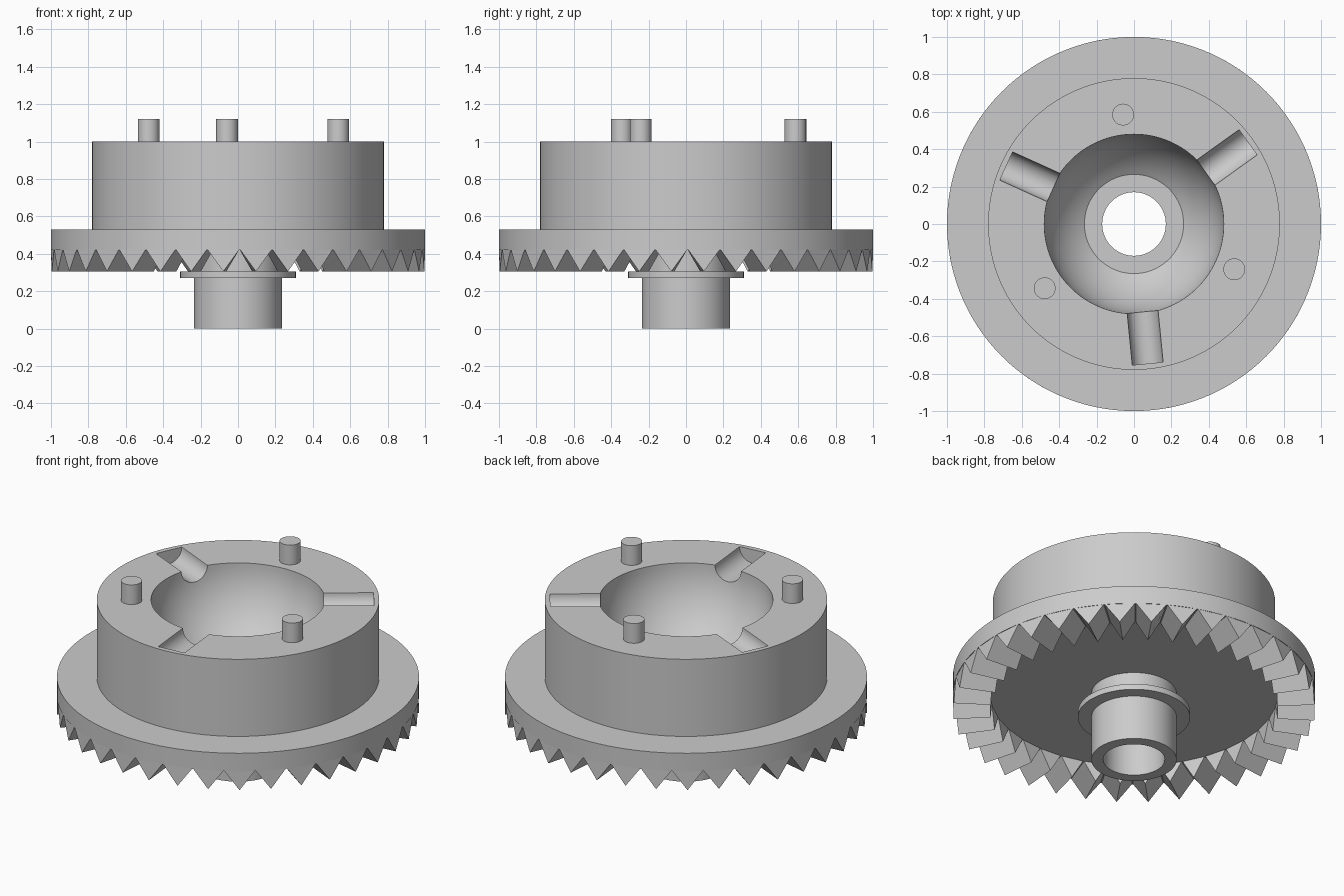
import bpy
import bmesh
from math import sin, cos, radians, asin, pi
from mathutils import Matrix, Vector

old = bpy.data.objects.get("Cube")
if old:
    bpy.data.objects.remove(old, do_unlink=True)

# One plain grey for the whole part
grey = bpy.data.materials.new("plain grey")
grey.use_nodes = True
grey.diffuse_color = (0.6, 0.6, 0.6, 1)
grey.node_tree.nodes["Principled BSDF"].inputs["Base Color"].default_value = (0.6, 0.6, 0.6, 1)


def finish(bm, name):
    bmesh.ops.recalc_face_normals(bm, faces=bm.faces)
    mesh = bpy.data.meshes.new(name)
    bm.to_mesh(mesh)
    bm.free()
    mesh.materials.append(grey)
    obj = bpy.data.objects.new(name, mesh)
    bpy.context.collection.objects.link(obj)
    return obj


def select(obj):
    bpy.ops.object.select_all(action='DESELECT')
    obj.select_set(True)
    bpy.context.view_layer.objects.active = obj


def smooth(obj):
    select(obj)
    bpy.ops.object.shade_smooth_by_angle(angle=radians(30))


def lathe(name, profile, steps=120):
    """Revolve a closed (radius, height) outline around z."""
    bm = bmesh.new()
    rings = []
    for i in range(steps):
        a = 2 * pi * i / steps
        rings.append([bm.verts.new((r * cos(a), r * sin(a), z)) for r, z in profile])
    n = len(profile)
    for i in range(steps):
        p, q = rings[i], rings[(i + 1) % steps]
        for j in range(n):
            k = (j + 1) % n
            bm.faces.new((p[j], q[j], q[k], p[k]))
    return finish(bm, name)


def cylinder(name, radius, depth, matrix, segments=40):
    bm = bmesh.new()
    bmesh.ops.create_cone(bm, cap_ends=True, segments=segments, radius1=radius,
                          radius2=radius, depth=depth, matrix=matrix)
    return finish(bm, name)


# Body: bore, ball socket, hub, gear disc, neck, flange and shaft in one outline
BORE, SOCKET, FLOOR, TOP, ROOT = 0.17, 0.48, 0.265, 1.0, 0.42
start = asin(FLOOR / SOCKET)
arc = [start + (pi / 2 - start) * i / 16 for i in range(17)]
socket = [(SOCKET * sin(t), TOP - SOCKET * cos(t)) for t in arc]
outline = [(BORE, 0), (BORE, socket[0][1])] + socket + [
    (0.78, TOP), (0.78, 0.53), (1, 0.53), (1, ROOT),
    (0.235, ROOT), (0.235, 0.305), (0.31, 0.305), (0.31, 0.27),
    (0.235, 0.27), (0.235, 0)]
body = lathe("gear_body", outline)

# Three round-bottomed slots running out from the socket
for k in range(3):
    turn = Matrix.Rotation(radians(35.6 + 120 * k), 4, 'Z')
    place = turn @ Matrix.Translation((0.55, 0, TOP)) @ Matrix.Rotation(pi / 2, 4, 'Y')
    cutter = cylinder("slot_cutter", 0.083, 0.4, place)
    cutter.hide_render = True
    cut = body.modifiers.new("slot", 'BOOLEAN')
    cut.operation = 'DIFFERENCE'
    cut.solver = 'EXACT'
    cut.object = cutter
    select(body)
    bpy.ops.object.modifier_apply(modifier=cut.name)
    bpy.data.objects.remove(cutter, do_unlink=True)
smooth(body)

# Three drive pins on the hub top
for k in range(3):
    a = radians(95.7 + 120 * k)
    spot = Vector((0.588 * cos(a), 0.588 * sin(a), 1.05))
    smooth(cylinder(f"drive_pin_{k + 1}", 0.058, 0.14, Matrix.Translation(spot)))

# Ring of sharp wedge teeth under the disc
COUNT, INNER, TIP = 36, 0.795, 0.305
bm = bmesh.new()
for k in range(COUNT):
    mid = 5.5 + k * 360 / COUNT
    ends = []
    for r in (INNER, 1):
        ends.append([bm.verts.new((r * cos(radians(mid + d)), r * sin(radians(mid + d)), z))
                     for d, z in ((-4.8, ROOT), (0, TIP), (4.8, ROOT))])
    inner, outer = ends
    bm.faces.new(inner)
    bm.faces.new(outer)
    for j in range(3):
        m = (j + 1) % 3
        bm.faces.new((inner[j], inner[m], outer[m], outer[j]))
finish(bm, "gear_teeth")
